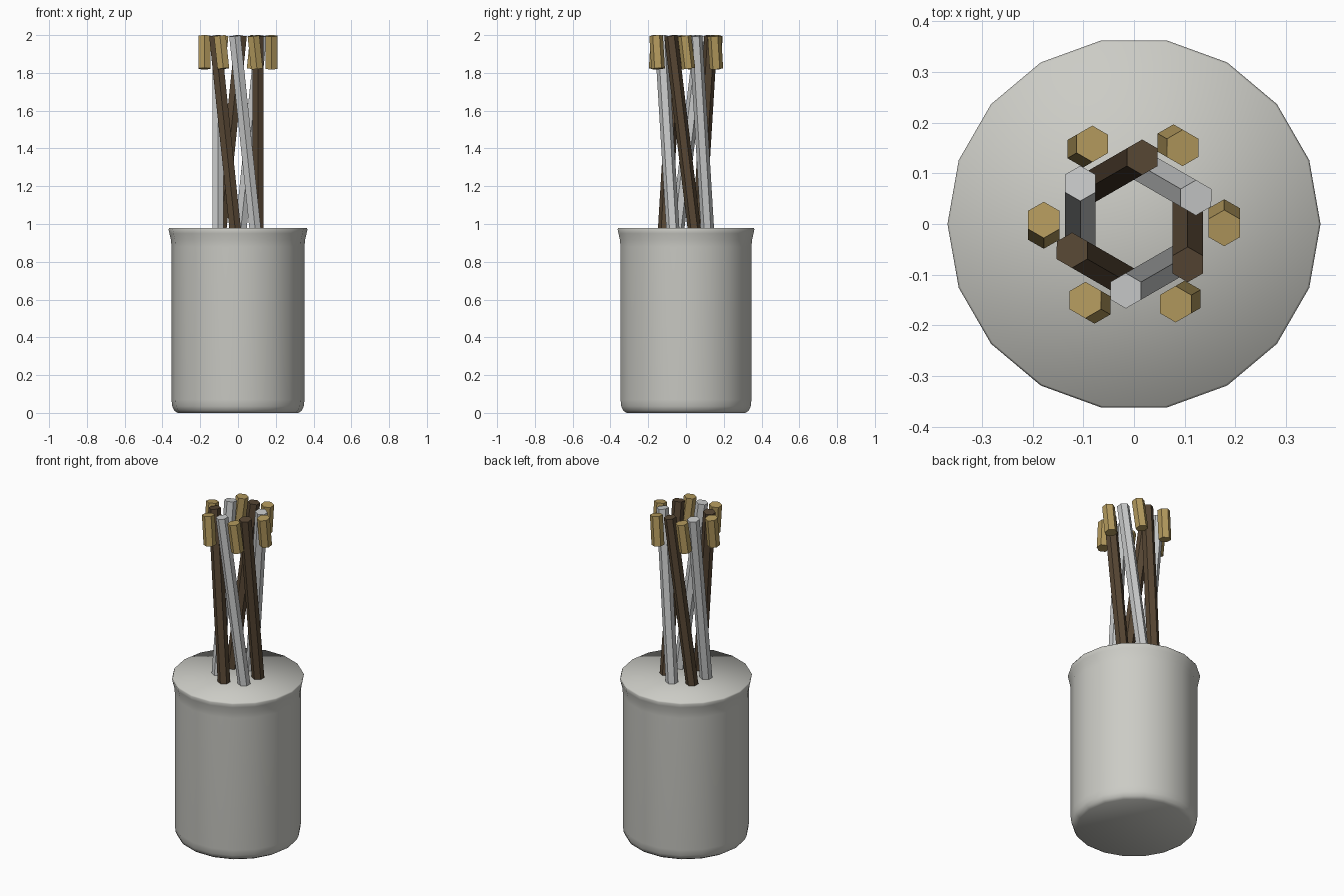
import bpy, bmesh, math
from mathutils import Matrix, Vector

cube = bpy.data.objects.get("Cube")
if cube:
    bpy.data.objects.remove(cube)


def material(name, rgb):
    mat = bpy.data.materials.new(name)
    mat.use_nodes = True
    mat.diffuse_color = (*rgb, 1)
    mat.node_tree.nodes["Principled BSDF"].inputs["Base Color"].default_value = (*rgb, 1)
    return mat


def add_object(name, bm, mat):
    bmesh.ops.recalc_face_normals(bm, faces=bm.faces[:])
    mesh = bpy.data.meshes.new(name)
    bm.to_mesh(mesh)
    bm.free()
    mesh.materials.append(mat)
    obj = bpy.data.objects.new(name, mesh)
    bpy.context.collection.objects.link(obj)
    return obj


stone = material("warm grey stone", (0.60, 0.60, 0.56))
silver = material("light grey", (0.58, 0.59, 0.59))
brown = material("dark brown", (0.095, 0.062, 0.034))
gold = material("dull gold", (0.45, 0.32, 0.11))


# Round pot: rings of a profile, bridged and capped
def make_pot(sides=18):
    profile = [(0.32, 0), (0.338, 0.012), (0.348, 0.035), (0.352, 0.07),
               (0.352, 0.88), (0.355, 0.915), (0.363, 0.95), (0.368, 0.972), (0.364, 0.98)]
    bm = bmesh.new()
    rings = []
    for r, z in profile:
        angles = [math.tau * i / sides for i in range(sides)]
        rings.append([bm.verts.new((r * math.cos(a), r * math.sin(a), z)) for a in angles])
    for low, high in zip(rings, rings[1:]):
        for i in range(sides):
            j = (i + 1) % sides
            bm.faces.new((low[i], low[j], high[j], high[i]))
    bm.faces.new(rings[0])
    bm.faces.new(rings[-1])
    for face in bm.faces:
        face.smooth = True
    add_object("pot", bm, stone)


# Six-sided rod, leaning sideways around the pot's axis
TILT = math.radians(6.9)


def make_rod(name, mat, angle, distance, slide, length, radius):
    tangent = Vector((-math.sin(angle), math.cos(angle), 0))
    out = Vector((math.cos(angle), math.sin(angle), 0))
    top = out * distance - tangent * slide + Vector((0, 0, 1.996))
    bm = bmesh.new()
    bmesh.ops.create_cone(bm, cap_ends=True, segments=6, radius1=radius,
                          radius2=radius, depth=length)
    # hang the rod from its top, with a corner facing y
    bm.transform(Matrix.Translation((0, 0, -length / 2)))
    corner = max(bm.verts, key=lambda v: v.co.y).co
    if abs(corner.x) > 0.001:
        bm.transform(Matrix.Rotation(math.pi / 6, 4, "Z"))
    bm.transform(Matrix.Translation(top) @ Matrix.Rotation(TILT, 4, out))
    add_object(name, bm, mat)


make_pot()
for k in range(6):
    a = math.radians(60 * k)
    make_rod(f"stem_{k + 1}", silver if k % 2 else brown, a, 0.106, 0.08, 1.06, 0.035)
    make_rod(f"gold_tip_{k + 1}", gold, a, 0.178, 0.008, 0.175, 0.036)
